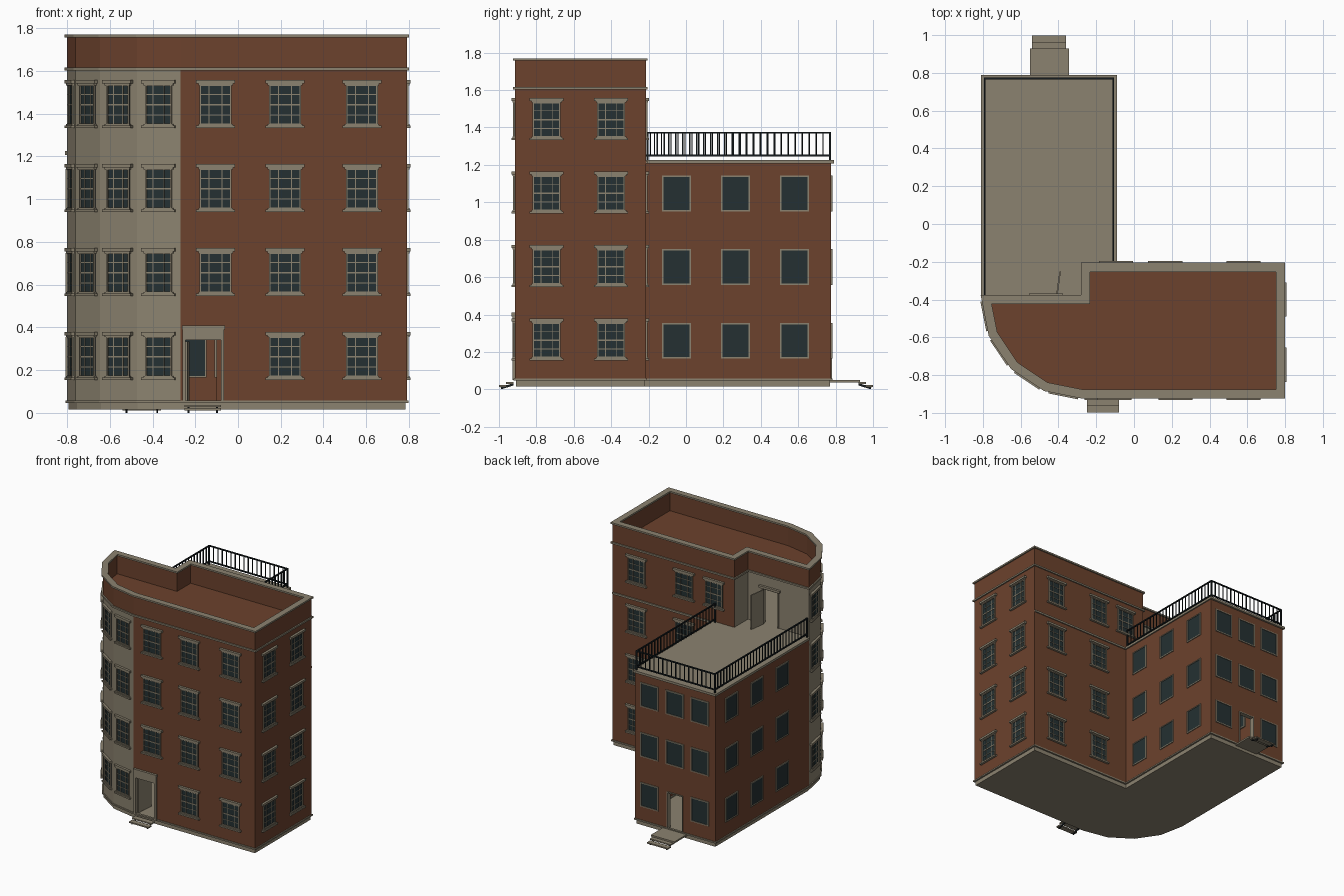
import bpy, bmesh, math
from mathutils import Vector, Matrix

if "Cube" in bpy.data.objects:
    bpy.data.objects.remove(bpy.data.objects["Cube"])


def material(name, rgb):
    m = bpy.data.materials.new(name)
    m.diffuse_color = (*rgb, 1)
    m.use_nodes = True
    m.node_tree.nodes["Principled BSDF"].inputs["Base Color"].default_value = m.diffuse_color
    return m


BRICK = material("red brown brick", (0.15, 0.054, 0.026))
STONE = material("beige stone", (0.26, 0.225, 0.16))
GLASS = material("dark glass", (0.018, 0.03, 0.032))
IRON = material("black iron", (0.008, 0.012, 0.014))

parts = {}


def mesh(name, mat):
    """Fetch or start the bmesh of a named part."""
    if name not in parts:
        parts[name] = (bmesh.new(), mat)
    return parts[name][0]


def prism(name, mat, pts, z0, z1):
    bm = mesh(name, mat)
    lo = [bm.verts.new((x, y, z0)) for x, y in pts]
    hi = [bm.verts.new((x, y, z1)) for x, y in pts]
    bm.faces.new(lo[::-1])
    bm.faces.new(hi)
    for i in range(len(pts)):
        j = (i + 1) % len(pts)
        bm.faces.new((lo[i], lo[j], hi[j], hi[i]))


def box(name, mat, x, y, z, M=Matrix()):
    bm = mesh(name, mat)
    T = M @ Matrix.Translation([(a + b) / 2 for a, b in (x, y, z)])
    S = Matrix.Diagonal([abs(b - a) for a, b in (x, y, z)] + [1])
    g = bmesh.ops.create_cube(bm, size=1, matrix=T @ S)
    if M.determinant() < 0:
        bmesh.ops.reverse_faces(bm, faces=list({f for v in g["verts"] for f in v.link_faces}))


def offset(pts, d):
    """Mitred outward offset of a counter-clockwise outline."""
    out, n = [], len(pts)
    for i in range(n):
        p = Vector(pts[i])
        a = (p - Vector(pts[i - 1])).normalized()
        b = (Vector(pts[(i + 1) % n]) - p).normalized()
        na, nb = Vector((a.y, -a.x)), Vector((b.y, -b.x))
        out.append(tuple(p + (na + nb) * d / (1 + na.dot(nb))))
    return out


def ring(name, mat, pts, out, inn, z0, z1):
    bm = mesh(name, mat)
    o, i = offset(pts, out), offset(pts, inn)
    loops = [[bm.verts.new((*p, z)) for p in pl] for pl, z in ((o, z0), (o, z1), (i, z1), (i, z0))]
    for k in range(4):
        A, B = loops[k], loops[(k + 1) % 4]
        for j in range(len(pts)):
            m = (j + 1) % len(pts)
            bm.faces.new((A[j], A[m], B[m], B[j]))


def frame(p, q):
    """Local frame of a wall: x along, y outward, z up."""
    p, q = Vector(p), Vector(q)
    t = (q - p).normalized()
    return Matrix(((t.x, t.y, 0, p.x), (t.y, -t.x, 0, p.y), (0, 0, 1, 0), (0, 0, 0, 1)))


def wall(name, mat, p, q, z0, z1, hole=None):
    bm, M = mesh(name, mat), frame(p, q)
    L = (Vector(q) - Vector(p)).length
    ss = [0, hole[0], hole[1], L] if hole else [0, L]
    zs = [z0, hole[2], z1] if hole else [z0, z1]
    for i in range(len(ss) - 1):
        for j in range(len(zs) - 1):
            if hole and i == 1 and j == 0:
                continue
            bm.faces.new([bm.verts.new(M @ Vector((s, 0, z))) for s, z in (
                (ss[i], zs[j]), (ss[i + 1], zs[j]), (ss[i + 1], zs[j + 1]), (ss[i], zs[j + 1]))])


def frame_bars(name, M, s, w, z0, z1, t, d):
    for a in (s - w / 2, s + w / 2 - t):
        box(name, STONE, (a, a + t), (-0.01, d), (z0, z1), M)
    for a in (z0, z1 - t):
        box(name, STONE, (s - w / 2, s + w / 2), (-0.01, d), (a, a + t), M)


def sash_window(M, s, z, w):
    h = 0.19
    box("window_glass", GLASS, (s - w / 2, s + w / 2), (-0.005, 0.002), (z, z + h), M)
    frame_bars("window_frames", M, s, w, z, z + h, 0.008, 0.009)
    for k in (-1, 1):
        box("window_bars", STONE, (s + k * w / 5 - .002, s + k * w / 5 + .002), (0, .005), (z, z + h), M)
    for k in (1, 2, 3):
        t = 0.004 if k == 2 else 0.002
        box("window_bars", STONE, (s - w / 2, s + w / 2), (0, .005), (z + h * k / 4 - t, z + h * k / 4 + t), M)
    e = w / 2 + 0.016
    box("window_lintels", STONE, (s - e, s + e), (-.005, .018), (z + h + .004, z + h + .02), M)
    box("window_lintels", STONE, (s - e + .01, s + e - .01), (-.005, .012), (z + h - .004, z + h + .004), M)
    box("window_sills", STONE, (s - e, s + e), (-.005, .018), (z - .014, z - .003), M)
    box("window_sills", STONE, (s - e + .01, s + e - .01), (-.005, .012), (z - .003, z + .004), M)


def plain_window(M, s, z):
    box("wing_glass", GLASS, (s - .075, s + .075), (-0.005, 0.002), (z, z + .185), M)
    frame_bars("wing_window_frames", M, s, .156, z - .003, z + .188, 0.008, 0.007)


# Outlines: rounded corner shared by tower and ground plan
arc = [(-.27 - .53 * math.cos(a), -.385 - .53 * math.sin(a)) for a in (math.pi / 8 * k for k in range(4))]
front = [(-.27, -.915), (.79, -.915), (.79, -.215)]
tower = front + [(-.27, -.215), (-.27, -.385)] + arc
ground = front + [(-.10, -.215), (-.10, .775), (-.80, .775)] + arc

# Walls with door openings
for i in range(len(ground)):
    hole = {0: (.025, .19, .34), 4: (.285, .41, .335)}.get(i)
    n, m = ("rounded_walls", STONE) if i >= 6 else ("brick_walls", BRICK)
    wall(n, m, ground[i], ground[(i + 1) % len(ground)], .05, 1.22, hole)
for i in range(len(tower)):
    n, m = ("rounded_walls", STONE) if i >= 3 else ("brick_walls", BRICK)
    wall(n, m, tower[i], tower[(i + 1) % len(tower)], 1.22, 1.61, (.13, .26, 1.5) if i == 4 else None)

# Plinth, floors, roof, parapet and trims
prism("plinth", STONE, offset(ground, -.006), .015, .05)
ring("plinth_trim", STONE, ground, .007, -.01, .047, .058)
prism("upper_floor", STONE, offset(tower, -.003), 1.21, 1.222)
box("terrace", STONE, (-.81, -.09), (-.385, .79), (1.207, 1.225))
box("back_band", STONE, (-.10, .79), (-.22, -.206), (1.207, 1.222))
prism("roof", BRICK, offset(tower, -.003), 1.595, 1.612)
ring("parapet", BRICK, tower, 0, -.03, 1.61, 1.76)
ring("parapet_cap", STONE, tower, .01, -.038, 1.757, 1.77)
ring("cornice_band", STONE, tower, .01, -.01, 1.603, 1.616)

# Tower windows
rows = [.168 + .393 * k for k in range(4)]
F, R, B = frame(*ground[0:2]), frame(*ground[1:3]), frame(*ground[2:4])
for k, z in enumerate(rows):
    for x in (-.105, .22, .58):
        if k or x > 0:
            sash_window(F, x + .27, z, .15)
    for y in (-.745, -.40):
        sash_window(R, y + .915, z, .15)
    for x in (.58, .165, -.095):
        if k == 3 or x > 0:
            sash_window(B, .79 - x, z, .15)
    curve = arc + [front[0]]
    for p, q in zip(curve, curve[1:]):
        sash_window(frame(p, q), .1034, z, .128)

# Wing windows
WR, WB, WL = frame(*ground[3:5]), frame(*ground[4:6]), frame(*ground[5:7])
for k, z in enumerate(rows[:3]):
    for y in (-.05, .265, .58):
        plain_window(WR, y + .215, z)
        plain_window(WL, .775 - y, z)
    for x in (-.225, -.447, -.665):
        if k or x != -.447:
            plain_window(WB, -.10 - x, z)


def doorway(name, M, a, b, z0, z1, t, head, out):
    for u in ((a - t, a), (b, b + t)):
        box(name, STONE, u, (-.03, out), (z0, z1), M)
    box(name, STONE, (a - t, b + t), (-.03, out), (z1, z1 + head), M)


# Doorways and open door leaves
T = frame(*tower[4:6])
doorway("front_door_surround", F, .025, .19, .05, .34, .015, .05, .012)
box("front_door_cap", STONE, (.008, .208), (-.01, .018), (.39, .41), F)
doorway("back_door_frame", WB, .285, .41, .05, .335, .008, .008, .006)
doorway("terrace_door_frame", T, .13, .26, 1.225, 1.5, .008, .008, .006)
box("terrace_door_lintel", STONE, (.105, .285), (-.005, .018), (1.508, 1.526), T)
box("terrace_door_leaf", STONE, (0, .13), (0, .008), (1.228, 1.498),
    Matrix.Translation((-.405, -.38, 0)) @ Matrix.Rotation(math.radians(82), 4, 'Z'))
box("front_door_leaf", STONE, (0, .15), (0, .008), (.055, .335),
    Matrix.Translation((-.237, -.9, 0)) @ Matrix.Rotation(math.radians(86), 4, 'Z'))


def steps(name, x0, x1, y, s):
    """Two treads on sloping iron stringers, going out in direction s."""
    box(name, STONE, (x0, x1), (y, y + s * .042), (.028, .038))
    box(name, STONE, (x0, x1), (y + s * .038, y + s * .078), (.012, .022))
    for x in (x0 + .018, x1 - .018):
        M = Matrix.Translation((x, y + s * .035, .0165)) @ Matrix.Rotation(-s * .3, 4, 'X')
        box(name + "_stringers", IRON, (-.004, .004), (-.035, .035), (-.006, .006), M)


steps("front_steps", -.25, -.08, -.921, -1)
steps("back_steps", -.54, -.36, .921, 1)
box("back_landing", STONE, (-.55, -.345), (.77, .93), (.037, .05))

# Terrace railing
for p, q in (((-.79, -.375), (-.79, .77)), ((-.79, .77), (-.11, .77)), ((-.11, .77), (-.11, -.205))):
    M = frame(p, q)
    L = (Vector(q) - Vector(p)).length
    for z in (1.25, 1.372):
        box("railing_rails", IRON, (-.005, L + .005), (-.005, .005), (z - .004, z + .005), M)
    n = round(L / .037)
    for k in range(n + 1):
        s = L * k / n
        end = k in (0, n)
        t = .005 if end else .003
        box("railing_balusters", IRON, (s - t, s + t), (-t, t), (1.222 if end else 1.25, 1.374), M)

# Turn every part into an object
for name, (bm, mat) in parts.items():
    if "walls" not in name:
        bmesh.ops.recalc_face_normals(bm, faces=bm.faces)
    else:
        bmesh.ops.remove_doubles(bm, verts=bm.verts, dist=1e-5)
    me = bpy.data.meshes.new(name)
    bm.to_mesh(me)
    bm.free()
    me.materials.append(mat)
    bpy.context.collection.objects.link(bpy.data.objects.new(name, me))
